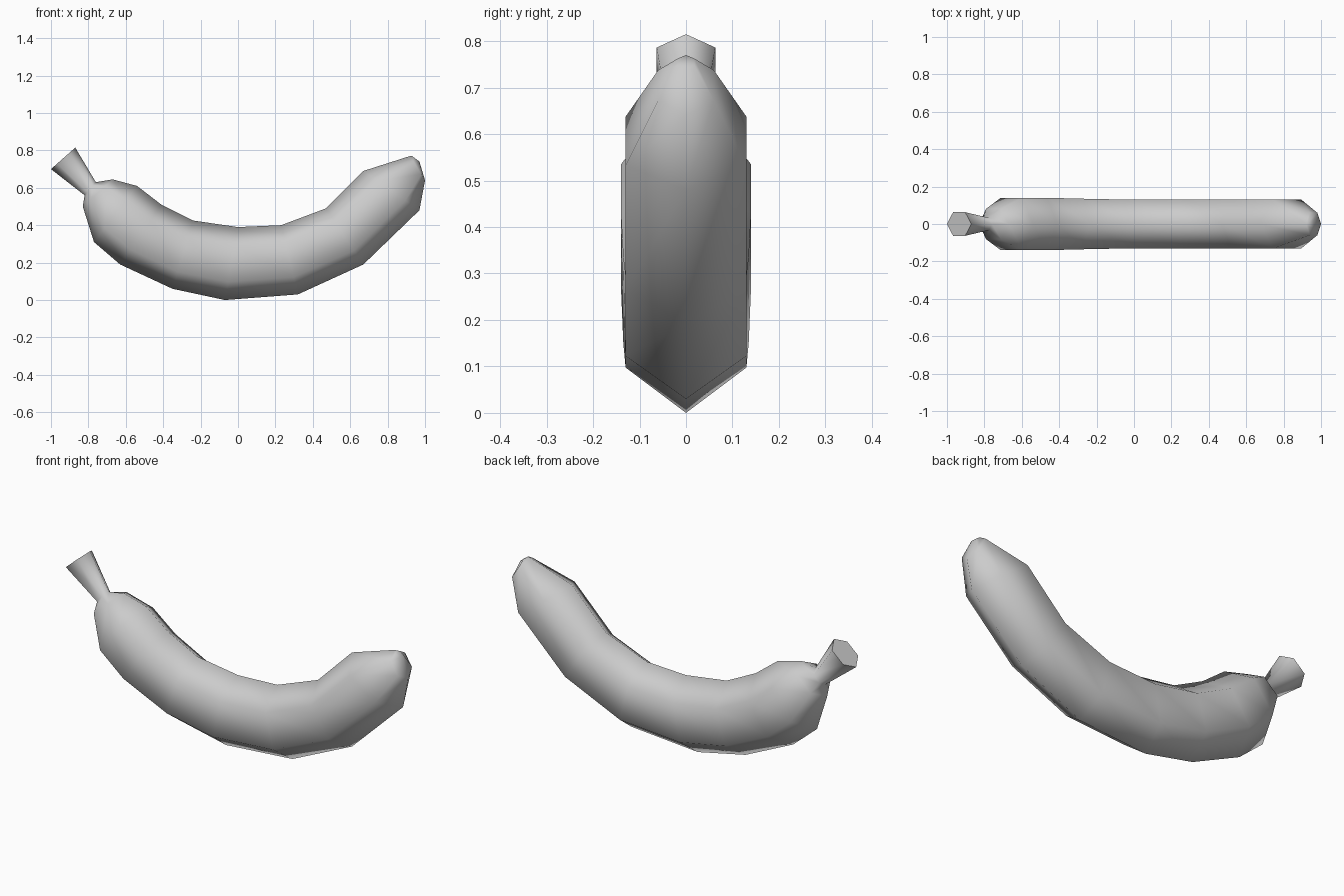
import bpy, bmesh, math
from mathutils import Vector

if "Cube" in bpy.data.objects:
    bpy.data.objects.remove(bpy.data.objects["Cube"])

# Hexagonal sections: outer (lower) x,z, inner (upper) x,z, half width
SECTIONS = [
    (-1.00, .70, -.87, .815, .063),   # stem end
    (-.82, .56, -.76, .63, .033),     # neck
    (-.83, .50, -.67, .645, .082),
    (-.77, .31, -.54, .61, .14),
    (-.63, .19, -.41, .51, .14),
    (-.35, .06, -.24, .425, .135),
    (-.07, .00, .00, .39, .13),
    (.32, .03, .23, .40, .13),
    (.67, .19, .47, .49, .13),
    (.97, .48, .67, .69, .13),
    (1.00, .64, .92, .77, .06),
    (.97, .74, .93, .77, .018),       # blossom tip
]
# Hexagon corners: position from outer to inner edge, side
CORNERS = [(0, 0), (.25, 1), (.75, 1), (1, 0), (.75, -1), (.25, -1)]


def add_ring(bm, x0, z0, x1, z1, w):
    outer, inner = Vector((x0, 0, z0)), Vector((x1, 0, z1))
    return [bm.verts.new(outer.lerp(inner, t) + Vector((0, s * w, 0)))
            for t, s in CORNERS]


# Banana skin lofted through the sections, closed at both ends
bm = bmesh.new()
rings = [add_ring(bm, *s) for s in SECTIONS]
for a, b in zip(rings, rings[1:]):
    for i in range(6):
        j = (i + 1) % 6
        bm.faces.new((a[i], a[j], b[j], b[i]))
bm.faces.new(rings[0])
bm.faces.new(rings[-1])
bmesh.ops.recalc_face_normals(bm, faces=bm.faces)

mesh = bpy.data.meshes.new("banana")
bm.to_mesh(mesh)
bm.free()
banana = bpy.data.objects.new("banana", mesh)
bpy.context.collection.objects.link(banana)

# Soft skin with a crisp cut at the stem end
bpy.context.view_layer.objects.active = banana
banana.select_set(True)
bpy.ops.object.shade_smooth_by_angle(angle=math.radians(75))
